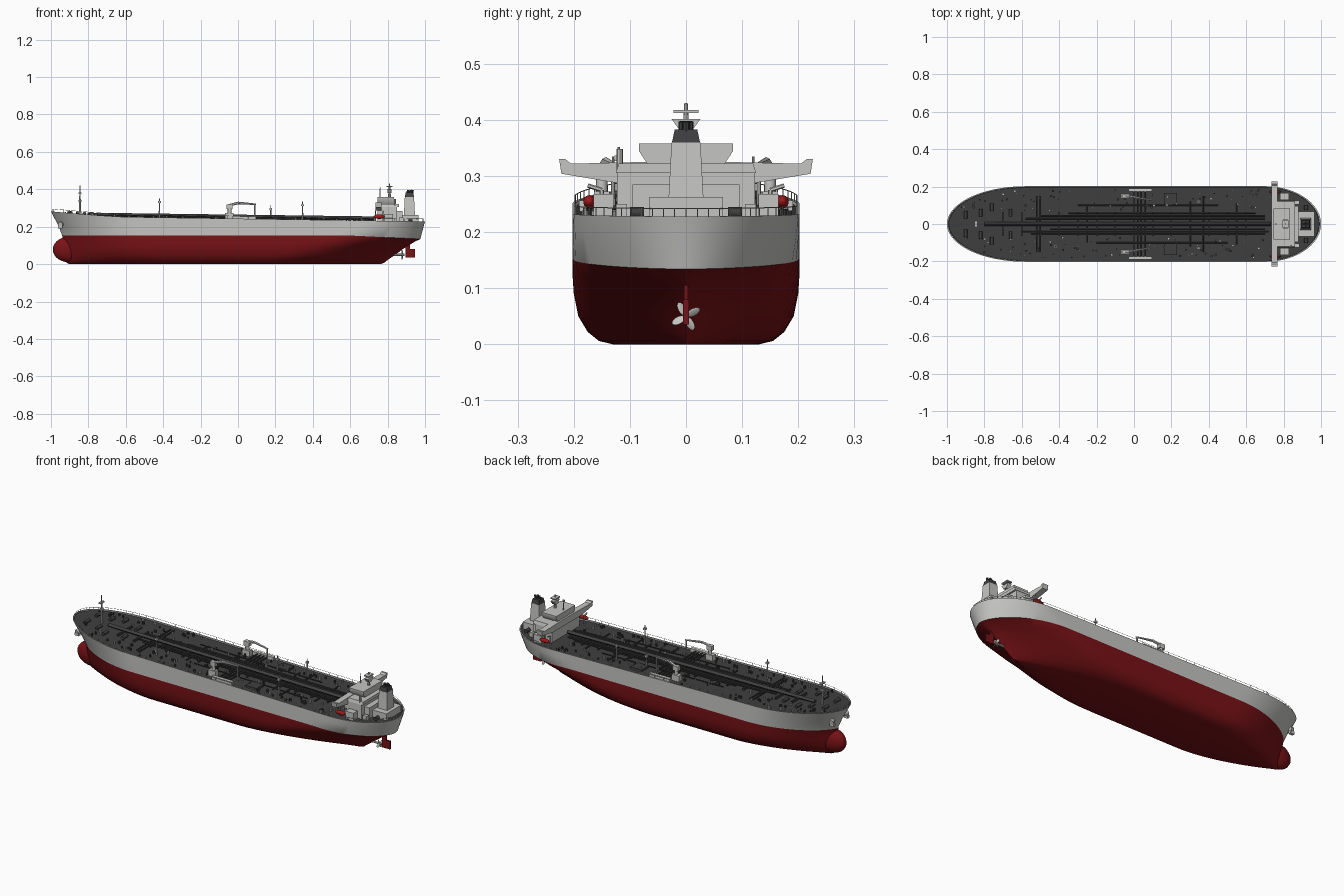
import bpy, bmesh, math, random
from mathutils import Vector, Matrix

random.seed(4)
def material(name, c):
    m = bpy.data.materials.new(name)
    m.diffuse_color = (*c, 1)
    return m
LIGHT = material("light_grey_paint", (0.56, 0.56, 0.54))
RED = material("red_antifouling", (0.19, 0.006, 0.008))
DARK = material("dark_grey_deck", (0.05, 0.05, 0.052))
ORANGE = material("lifeboat_red", (0.35, 0.01, 0.01))

parts = {}
def part(name, mat):
    return parts.setdefault(name, (bmesh.new(), mat))[0]

def box(name, mat, x0, x1, y0, y1, z0, z1, taper=1.0):
    """Box from limits; taper scales the top face."""
    bm = part(name, mat)
    cx, cy = (x0 + x1) / 2, (y0 + y1) / 2
    for v in bmesh.ops.create_cube(bm, size=1)["verts"]:
        k = taper if v.co.z > 0 else 1
        v.co = (cx + v.co.x * (x1 - x0) * k, cy + v.co.y * (y1 - y0) * k, z0 + (v.co.z + 0.5) * (z1 - z0))

def rod(name, mat, a, b, r, r2=None, n=8):
    """Cylinder or cone between two points."""
    a, b = Vector(a), Vector(b)
    d = b - a
    M = Matrix.Translation((a + b) / 2) @ d.to_track_quat('Z', 'Y').to_matrix().to_4x4()
    bmesh.ops.create_cone(part(name, mat), cap_ends=True, segments=n, radius1=r,
                          radius2=r if r2 is None else r2, depth=d.length, matrix=M)

def ball(name, mat, c, s, rot=Matrix()):
    M = Matrix.Translation(c) @ rot @ Matrix.Diagonal((*s, 1))
    bmesh.ops.create_uvsphere(part(name, mat), u_segments=24, v_segments=14, radius=1, matrix=M)

def prism(name, mat, yz, x0, x1):
    """Extrude a y-z outline along x."""
    bm = part(name, mat)
    f = bm.faces.new([bm.verts.new((x0, y, z)) for y, z in yz])
    g = bmesh.ops.extrude_face_region(bm, geom=[f])["geom"]
    bmesh.ops.translate(bm, vec=(x1 - x0, 0, 0), verts=[v for v in g if isinstance(v, bmesh.types.BMVert)])

# Hull: waterlines lofted from keel to gunwale
def sheer(x):
    return 0.228 + 0.015 * (1 - x) + 0.024 * max(0, (-x - 0.6) / 0.4) ** 1.3
def paint_line(x):
    return 0.153 - 0.02 * max(0, (x - 0.6) / 0.4)
def flat(z):
    return lambda x: z
# height, bow x, stern x, half width, bow (length, p, q), stern (length, p, q)
LEVELS = [
    (flat(0.000), -0.90, 0.76, 0.130, (0.50, 1.7, 1.0), (0.68, 1.5, 1.0)),
    (flat(0.006), -0.915, 0.78, 0.155, (0.50, 1.7, 0.95), (0.66, 1.6, 1.0)),
    (flat(0.022), -0.925, 0.80, 0.175, (0.48, 1.7, 0.9), (0.62, 1.7, 0.95)),
    (flat(0.050), -0.93, 0.84, 0.192, (0.46, 1.8, 0.85), (0.58, 1.8, 0.9)),
    (flat(0.090), -0.935, 0.895, 0.200, (0.44, 1.8, 0.8), (0.50, 1.8, 0.8)),
    (flat(0.120), -0.937, 0.945, 0.202, (0.43, 1.8, 0.75), (0.42, 1.9, 0.7)),
    (paint_line, -0.94, 0.975, 0.202, (0.42, 1.9, 0.7), (0.36, 2.0, 0.58)),
    (flat(0.200), -0.958, 0.992, 0.202, (0.42, 1.9, 0.6), (0.31, 2.0, 0.52)),
    (sheer, -1.0, 1.0, 0.202, (0.42, 2.0, 0.5), (0.30, 2.0, 0.5)),
    (sheer, -0.995, 0.994, 0.197, (0.42, 2.0, 0.5), (0.30, 2.0, 0.5)),
    (lambda x: sheer(x) - 0.006, -0.995, 0.994, 0.196, (0.42, 2.0, 0.5), (0.30, 2.0, 0.5)),
]
def half_width(x, level):
    _, xb, xs, w, (lb, pb, qb), (ls, ps, qs) = level
    ub = min(1, max(0, (xb + lb - x) / lb))
    us = min(1, max(0, (x - xs + ls) / ls))
    return w * (1 - ub ** pb) ** qb * (1 - us ** ps) ** qs
N = 56
def ring(level):
    xb, xs = level[1:3]
    pts = []
    for i in range(N + 1):
        x = xb + (xs - xb) * (1 - math.cos(math.pi * i / N)) / 2
        y = 0 if i in (0, N) else half_width(x, level)
        pts.append((x, -y, level[0](x)))
    return pts + [(x, -y, z) for x, y, z in pts[-2:0:-1]]

hull = part("hull", LIGHT)
rings = [[hull.verts.new(p) for p in ring(l)] for l in LEVELS]
for k in range(len(rings) - 1):
    a, b = rings[k], rings[k + 1]
    for i in range(2 * N):
        j = (i + 1) % (2 * N)
        hull.faces.new((a[i], a[j], b[j], b[i])).material_index = 1 if k < 6 else 0
for r, idx in ((rings[0], 1), (rings[-1], 2)):
    for i in range(N):
        q = list(dict.fromkeys((r[i], r[i + 1], r[(2 * N - i - 1) % (2 * N)], r[(2 * N - i) % (2 * N)])))
        hull.faces.new(q).material_index = idx
ball("bulbous_bow", RED, (-0.905, 0, 0.078), (0.085, 0.042, 0.068))

# Rudder, shaft and propeller
box("rudder", RED, 0.895, 0.945, -0.005, 0.005, 0.035, 0.08)
box("rudder", RED, 0.895, 0.92, -0.004, 0.004, 0.075, 0.125)
rod("propeller", LIGHT, (0.80, 0, 0.05), (0.89, 0, 0.05), 0.006)
for k in range(4):
    R = Matrix.Rotation(k * math.pi / 2 + 0.5, 4, 'X') @ Matrix.Translation((0, 0, 0.015)) @ Matrix.Rotation(0.6, 4, 'Z')
    ball("propeller", LIGHT, (0.878, 0, 0.05), (0.002, 0.008, 0.013), R)

# Railings along the gunwale
rail = ring((sheer, -0.99, 0.99, 0.198, (0.42, 2, 0.5), (0.30, 2, 0.5)))
for i, p in enumerate(rail):
    q = rail[(i + 1) % len(rail)]
    up = Vector((0, 0, 0.014))
    rod("railing", LIGHT, Vector(p) + up, Vector(q) + up, 0.0009, n=4)
    rod("railing", LIGHT, p, Vector(p) + up, 0.0009, n=4)

# Cargo piping, walkway and cross pipes
def pipe(y, x0, x1, h, r):
    rod("deck_pipes", DARK, (x0, y, sheer(x0) + h), (x1, y, sheer(x1) + h), r)
for y, x0, x1, h, r in ((-0.055, -0.55, 0.7, 0.006, 0.004), (-0.042, -0.6, 0.72, 0.008, 0.004),
                        (-0.028, -0.45, 0.7, 0.008, 0.005), (0.03, -0.58, 0.7, 0.008, 0.005),
                        (0.045, -0.5, 0.7, 0.008, 0.004), (0.058, -0.35, 0.65, 0.006, 0.004),
                        (0.1, -0.3, 0.45, 0.003, 0.003), (-0.1, -0.2, 0.5, 0.003, 0.003)):
    pipe(y, x0, x1, h, r)
rod("walkway", DARK, (-0.8, 0, sheer(-0.6) + 0.012), (0.73, 0, sheer(0.73) + 0.012), 0.011, n=4)
for x, w in ((-0.52, 0.15), (-0.5, 0.15), (-0.25, 0.1), (0.0, 0.185), (0.02, 0.185), (0.04, 0.185),
             (0.06, 0.185), (0.3, 0.12), (0.37, 0.15), (0.55, 0.11)):
    rod("cross_pipes", DARK, (x, -w, sheer(x) + 0.006), (x, w, sheer(x) + 0.006), 0.004)
for x in [-0.7 + 0.1 * i for i in range(14)]:
    box("pipe_supports", DARK, x - 0.004, x + 0.004, -0.065, 0.065, sheer(x) - 0.008, sheer(x) + 0.006)

# Small deck fittings: hatches, vents and bollards
for i in range(170):
    x = random.uniform(-0.93, 0.71)
    y = random.uniform(0.07, 0.185) * random.choice((-1, 1))
    if abs(y) > half_width(x, LEVELS[-1]) - 0.012:
        continue
    s, z = random.uniform(0.003, 0.007), sheer(x) - 0.007
    name, mat = ("vents", LIGHT) if i % 3 == 0 else ("hatches", DARK)
    rod(name, mat, (x, y, z), (x, y, z + random.uniform(0.01, 0.018)), s)
for s in (-1, 1):
    for x, y in ((-0.9, 0.05), (-0.82, 0.06), (-0.76, 0.09), (-0.66, 0.06)):
        rod("mooring_winches", DARK, (x, s * y - 0.02, sheer(x) + 0.004), (x, s * y + 0.02, sheer(x) + 0.004), 0.009, n=12)
    # Anchors and hawse pipes
    rod("anchors", LIGHT, (-0.935, s * 0.03, 0.22), (-0.95, s * 0.072, 0.212), 0.013, n=12)
    box("anchors", LIGHT, -0.963, -0.938, s * 0.062 - 0.008, s * 0.062 + 0.008, 0.19, 0.205)
    # Hose cranes beside the manifold
    rod("crane_pedestals", LIGHT, (-0.045, s * 0.15, 0.235), (-0.045, s * 0.15, 0.315), 0.01, n=12)
    box("crane_pedestals", LIGHT, -0.07, -0.025, s * 0.15 - 0.014, s * 0.15 + 0.014, 0.24, 0.272)
    box("crane_pedestals", LIGHT, -0.062, -0.03, s * 0.15 - 0.011, s * 0.15 + 0.011, 0.295, 0.32)
    rod("crane_booms", LIGHT, (-0.055, s * 0.153, 0.312), (0.0, s * 0.143, 0.327), 0.007, n=6)
    rod("crane_booms", LIGHT, (0.0, s * 0.143, 0.327), (0.095, s * 0.128, 0.32), 0.007, 0.004, n=6)
    rod("crane_booms", LIGHT, (0.09, s * 0.13, 0.24), (0.09, s * 0.13, 0.32), 0.004, n=6)
    # Manifold drip trays and stores platforms
    box("drip_trays", LIGHT, -0.03, 0.095, s * 0.182 - 0.009, s * 0.182 + 0.009, 0.237, 0.256)
    box("deck_platforms", DARK, 0.16, 0.23, s * 0.135 - 0.03, s * 0.135 + 0.03, 0.23, 0.246)

# Masts and light posts
rod("foremast", LIGHT, (-0.845, 0, 0.26), (-0.845, 0, 0.42), 0.007, 0.002)
box("foremast", LIGHT, -0.852, -0.838, -0.016, 0.016, 0.375, 0.382)
box("foremast", LIGHT, -0.856, -0.834, -0.01, 0.01, 0.335, 0.341)
for x, y, top in ((-0.42, -0.12, 0.352), (0.345, -0.13, 0.335), (0.345, 0.12, 0.335), (0.175, 0.1, 0.315)):
    rod("light_posts", LIGHT, (x, y, 0.235), (x, y, top), 0.005, 0.002)
    box("light_posts", LIGHT, x - 0.007, x + 0.007, y - 0.007, y + 0.007, top - 0.025, top - 0.015)

# Accommodation block, bridge and wings
box("accommodation", LIGHT, 0.745, 0.85, -0.123, 0.123, 0.225, 0.31)
box("accommodation", LIGHT, 0.85, 0.88, -0.095, 0.095, 0.225, 0.285)
box("engine_casing", LIGHT, 0.86, 0.965, -0.066, 0.066, 0.225, 0.263)
W = [(0.125, 0.288), (0.222, 0.304), (0.226, 0.33), (0.215, 0.33), (0.205, 0.322), (0.08, 0.325)]
prism("bridge_wings", LIGHT, W + [(-y, z) for y, z in W[::-1]], 0.735, 0.768)
prism("bridge_deck", LIGHT, [(-0.125, 0.305), (0.125, 0.305), (0.12, 0.322), (-0.12, 0.322)], 0.74, 0.86)
prism("bridge", LIGHT, [(-0.068, 0.32), (0.068, 0.32), (0.084, 0.345), (0.084, 0.358), (-0.084, 0.358), (-0.084, 0.345)], 0.745, 0.835)

# Radar masts
rod("radar_mast", LIGHT, (0.81, 0, 0.355), (0.81, 0, 0.43), 0.008, 0.003)
prism("radar_mast", LIGHT, [(-0.01, 0.38), (0.01, 0.38), (0.026, 0.402), (-0.026, 0.402)], 0.80, 0.822)
box("radar_mast", LIGHT, 0.795, 0.825, -0.022, 0.022, 0.412, 0.418)
rod("signal_mast", LIGHT, (0.76, 0, 0.355), (0.76, 0, 0.412), 0.003, 0.002)
rod("signal_mast", LIGHT, (0.84, -0.118, 0.31), (0.84, -0.118, 0.348), 0.006)

# Funnel with dark cap and exhausts
box("funnel", LIGHT, 0.885, 0.948, -0.033, 0.033, 0.225, 0.36, 0.78)
box("funnel_cap", DARK, 0.892, 0.941, -0.025, 0.025, 0.36, 0.383, 0.8)
for x, y in ((0.905, 0), (0.918, 0.007), (0.918, -0.007), (0.93, 0)):
    rod("exhausts", DARK, (x, y, 0.37), (x + 0.004, y, 0.397), 0.006)

# Lifeboats, davits and aft mooring gear
for s in (-1, 1):
    ball("lifeboats", ORANGE, (0.755, s * 0.172, 0.254), (0.03, 0.011, 0.012))
    for x in (0.735, 0.775):
        rod("davits", LIGHT, (x, s * 0.15, 0.225), (x, s * 0.15, 0.275), 0.004, n=6)
        rod("davits", LIGHT, (x, s * 0.15, 0.275), (x, s * 0.175, 0.283), 0.004, n=6)
    box("davits", LIGHT, 0.78, 0.83, s * 0.147 - 0.018, s * 0.147 + 0.018, 0.225, 0.268)
    box("davits", LIGHT, 0.86, 0.885, s * 0.115 - 0.01, s * 0.115 + 0.01, 0.225, 0.25)
    rod("aft_winches", DARK, (0.92, s * 0.1, 0.235), (0.92, s * 0.075, 0.235), 0.01, n=12)

# Turn every collected part into an object
for name, (bm, mat) in parts.items():
    bmesh.ops.remove_doubles(bm, verts=bm.verts, dist=1e-6)
    bmesh.ops.recalc_face_normals(bm, faces=bm.faces)
    me = bpy.data.meshes.new(name)
    bm.to_mesh(me)
    bm.free()
    for m in ((LIGHT, RED, DARK) if name == "hull" else (mat,)):
        me.materials.append(m)
    ob = bpy.data.objects.new(name, me)
    bpy.context.collection.objects.link(ob)
    bpy.ops.object.select_all(action='DESELECT')
    ob.select_set(True)
    bpy.context.view_layer.objects.active = ob
    bpy.ops.object.shade_smooth_by_angle(angle=math.radians(35))
